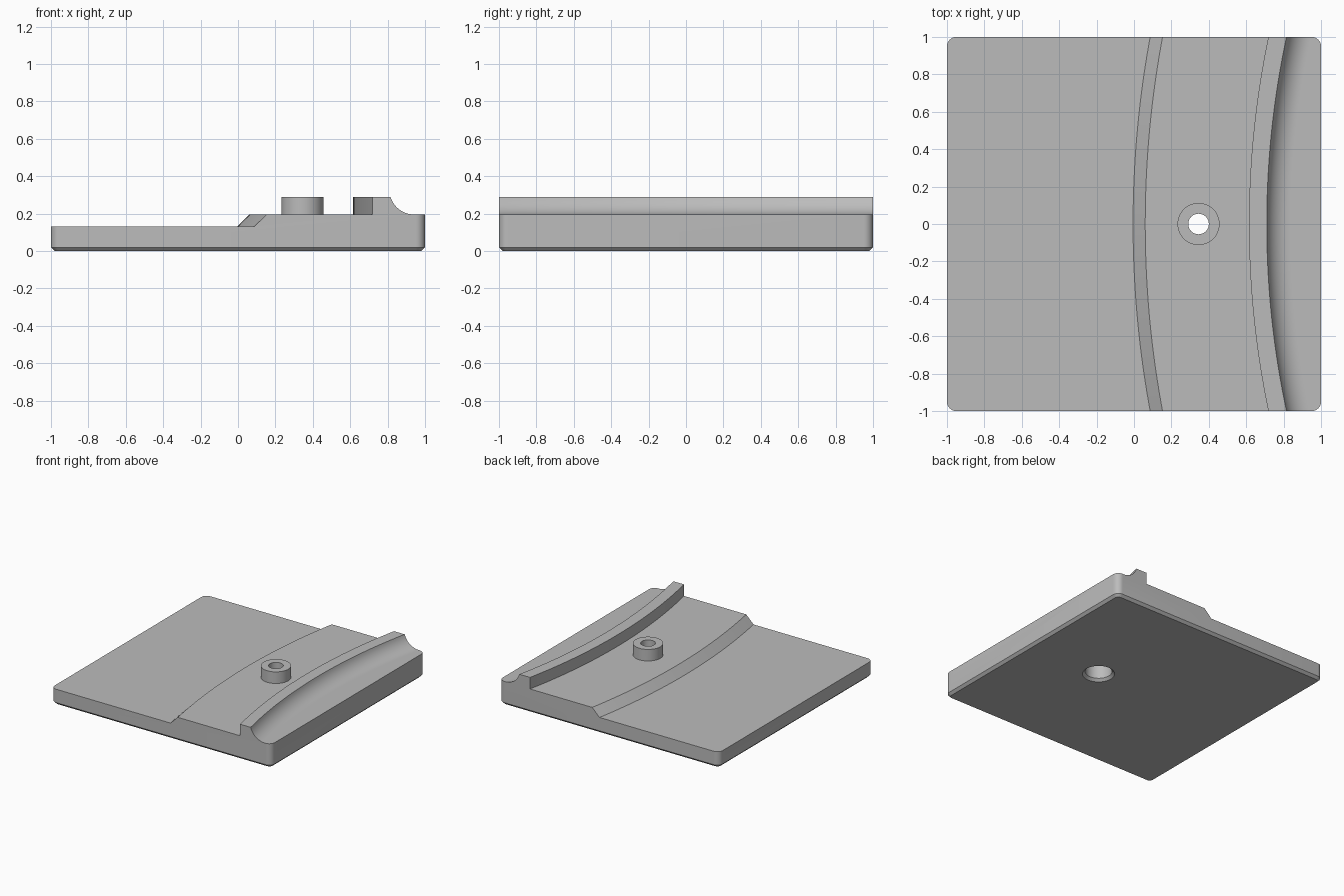
import bpy
import bmesh
from math import sin, cos, pi, sqrt, radians

cube = bpy.data.objects.get("Cube")
if cube:
    bpy.data.objects.remove(cube, do_unlink=True)

grey = bpy.data.materials.new("plain grey")
grey.use_nodes = True
colour = (0.5, 0.5, 0.5, 1)
grey.diffuse_color = colour
grey.node_tree.nodes["Principled BSDF"].inputs["Base Color"].default_value = colour


def loft(name, loops, helper=False):
    """Join matching closed loops of points and cap both ends."""
    bm = bmesh.new()
    rings = [[bm.verts.new(p) for p in loop] for loop in loops]
    n = len(rings[0])
    for a, b in zip(rings, rings[1:]):
        for i in range(n):
            j = (i + 1) % n
            bm.faces.new((a[i], a[j], b[j], b[i]))
    bm.faces.new(rings[0][::-1])
    bm.faces.new(rings[-1])
    bmesh.ops.recalc_face_normals(bm, faces=bm.faces[:])
    mesh = bpy.data.meshes.new(name)
    bm.to_mesh(mesh)
    bm.free()
    mesh.materials.append(grey)
    obj = bpy.data.objects.new(name, mesh)
    bpy.context.collection.objects.link(obj)
    if helper:
        obj.hide_render = True
        obj.hide_viewport = True
        obj.display_type = 'WIRE'
    return obj


def rounded_square(half, radius, z, steps=8):
    c = half - radius
    points = []
    for k, (sx, sy) in enumerate([(1, 1), (-1, 1), (-1, -1), (1, -1)]):
        for i in range(steps + 1):
            a = (k + i / steps) * pi / 2
            points.append((sx * c + radius * cos(a), sy * c + radius * sin(a), z))
    return points


def circle(x, radius, z, n=48):
    return [(x + radius * cos(2 * pi * i / n), radius * sin(2 * pi * i / n), z)
            for i in range(n)]


def boolean(obj, other, operation):
    mod = obj.modifiers.new(operation.title(), 'BOOLEAN')
    mod.object = other
    mod.operation = operation
    mod.solver = 'EXACT'


# Stepped section with a ledge, a wall and a concave fillet behind it
LOW, LEDGE, TOP = 0.13, 0.195, 0.29
FILLET = 0.13
section = [(-1.3, -0.1), (-1.3, LOW), (-0.005, LOW), (0.06, LEDGE),
           (0.615, LEDGE), (0.615, TOP)]
fillet_x = 0.835
start = radians(195.6)
for i in range(13):
    a = start + (1.5 * pi - start) * i / 12
    section.append((fillet_x + FILLET * cos(a), LEDGE + FILLET + FILLET * sin(a)))
section += [(1.3, LEDGE), (1.3, -0.1)]

# Sweep the section around a large arc centred far to one side
CENTRE = 5.5
stations = [-1.2 + 2.4 * i / 48 for i in range(49)]
base = loft("stepped_base", [
    [(CENTRE - sqrt((CENTRE - x) ** 2 - y * y), y, z) for x, z in section]
    for y in stations])

# Square outline with rounded corners and a chamfered underside
outline = loft("outline_cutter", [
    rounded_square(0.98, 0.03, 0),
    rounded_square(1.0, 0.05, 0.02),
    rounded_square(1.0, 0.05, 0.5)], helper=True)

# Round boss on the ledge
PEG = 0.345
boss = loft("boss_helper", [circle(PEG, 0.1125, 0.16), circle(PEG, 0.1125, TOP)], helper=True)

# Through hole with a chamfered counterbore underneath
hole = loft("hole_cutter", [
    circle(PEG, 0.14, -0.02), circle(PEG, 0.10, 0.02), circle(PEG, 0.10, 0.13),
    circle(PEG, 0.055, 0.13), circle(PEG, 0.055, 0.5)], helper=True)

boolean(base, outline, 'INTERSECT')
boolean(base, boss, 'UNION')
boolean(base, hole, 'DIFFERENCE')

# Apply the cuts, then smooth the curved surfaces
bpy.context.view_layer.update()
bpy.ops.object.select_all(action='DESELECT')
base.select_set(True)
bpy.context.view_layer.objects.active = base
for mod in list(base.modifiers):
    bpy.ops.object.modifier_apply(modifier=mod.name)
for helper in (outline, boss, hole):
    bpy.data.objects.remove(helper, do_unlink=True)
bpy.ops.object.shade_smooth_by_angle(angle=radians(30))
